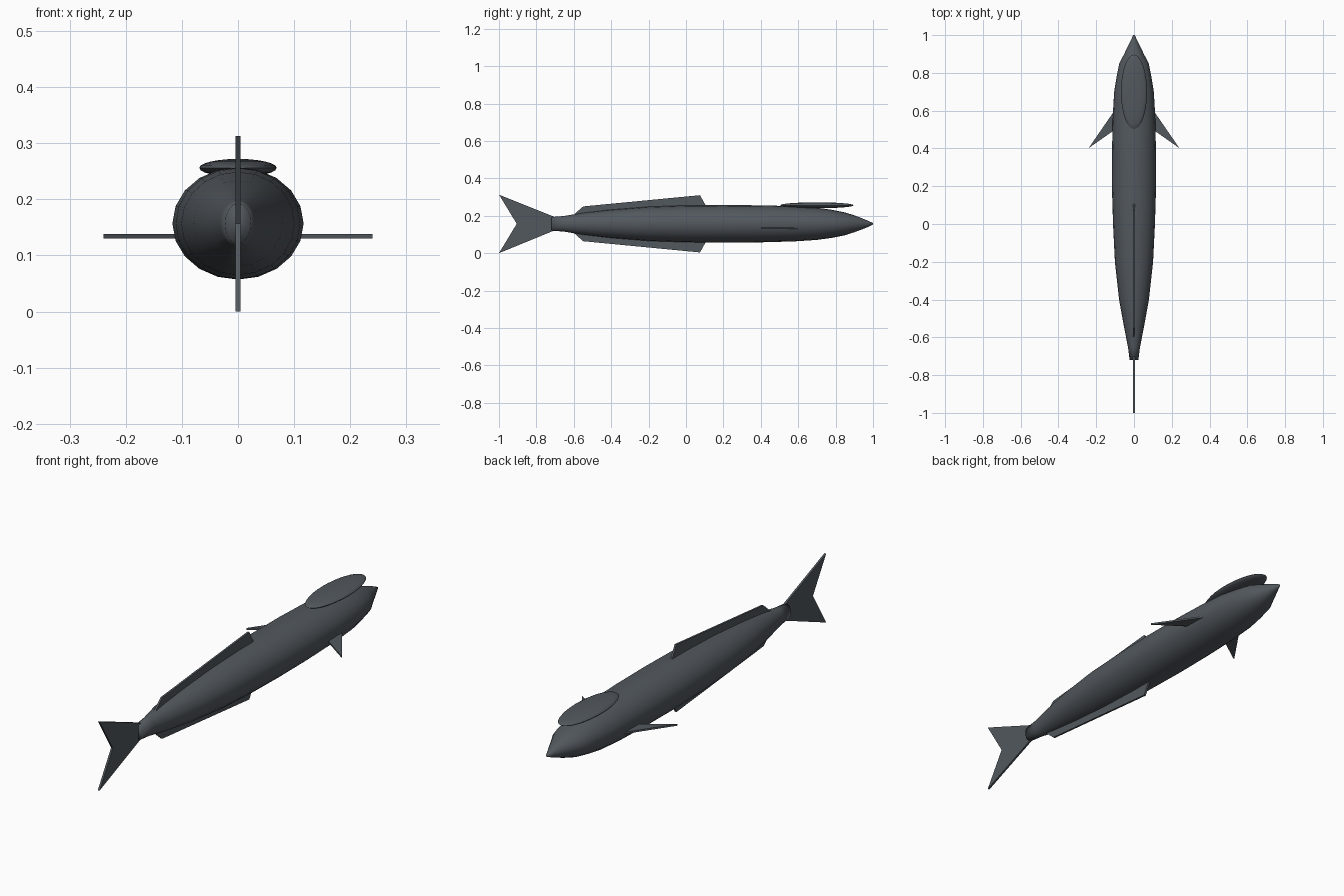
import bpy, bmesh, math

if "Cube" in bpy.data.objects:
    bpy.data.objects.remove(bpy.data.objects["Cube"])

CZ = 0.157   # body axis height

# Dark slate skin
skin = bpy.data.materials.new("dark_slate")
skin.diffuse_color = (0.085, 0.098, 0.112, 1)
skin.use_nodes = True
skin.node_tree.nodes["Principled BSDF"].inputs["Base Color"].default_value = skin.diffuse_color


def add_mesh(name, bm, smooth_angle=None):
    bmesh.ops.recalc_face_normals(bm, faces=bm.faces)
    me = bpy.data.meshes.new(name)
    bm.to_mesh(me)
    bm.free()
    me.materials.append(skin)
    ob = bpy.data.objects.new(name, me)
    bpy.context.collection.objects.link(ob)
    if smooth_angle:
        bpy.ops.object.select_all(action='DESELECT')
        bpy.context.view_layer.objects.active = ob
        ob.select_set(True)
        bpy.ops.object.shade_smooth_by_angle(angle=math.radians(smooth_angle))
    return ob


def plate(name, points, thickness):
    """Flat fin: extrude an outline evenly to both sides of its plane."""
    bm = bmesh.new()
    face = bm.faces.new([bm.verts.new(p) for p in points])
    face.normal_update()
    n = face.normal.copy() * thickness
    bmesh.ops.translate(bm, verts=bm.verts, vec=-n / 2)
    new = bmesh.ops.extrude_face_region(bm, geom=[face], use_keep_orig=True)
    bmesh.ops.translate(bm, vec=n, verts=[v for v in new['geom'] if isinstance(v, bmesh.types.BMVert)])
    return add_mesh(name, bm)


# Body: elliptical rings (y, half width, half height)
rings = [(1.0, 0.004, 0.004), (0.97, 0.018, 0.018), (0.94, 0.033, 0.030), (0.90, 0.052, 0.045),
         (0.85, 0.078, 0.061), (0.78, 0.092, 0.075), (0.70, 0.105, 0.086), (0.58, 0.112, 0.094),
         (0.40, 0.116, 0.099), (0.20, 0.117, 0.100), (0.0, 0.111, 0.099), (-0.20, 0.101, 0.092),
         (-0.40, 0.079, 0.076), (-0.55, 0.052, 0.059), (-0.65, 0.032, 0.042), (-0.72, 0.023, 0.036)]
SIDES = 20
bm = bmesh.new()
loops = []
for y, w, h in rings:
    loops.append([bm.verts.new((w * math.cos(a), y, CZ + h * math.sin(a)))
                  for a in (2 * math.pi * i / SIDES for i in range(SIDES))])
for a, b in zip(loops, loops[1:]):
    for i in range(SIDES):
        j = (i + 1) % SIDES
        bm.faces.new((a[i], a[j], b[j], b[i]))
bm.faces.new(loops[0])
bm.faces.new(loops[-1])
add_mesh("body", bm, 120)

# Suction disc on the head
bm = bmesh.new()
bmesh.ops.create_uvsphere(bm, u_segments=32, v_segments=12, radius=1)
bmesh.ops.scale(bm, vec=(0.069, 0.197, 0.016), verts=bm.verts)
bmesh.ops.translate(bm, vec=(0, 0.70, 0.256), verts=bm.verts)
add_mesh("suction_disc", bm, 40)

# Dorsal and anal fins, mirrored about the body axis
outline = [(-0.61, 0.04), (-0.55, 0.093), (0.075, 0.153), (0.11, 0.09)]
for name, s in (("dorsal_fin", 1), ("anal_fin", -1)):
    plate(name, [(0, y, CZ + s * z) for y, z in outline], 0.009)

# Forked tail fin
plate("tail_fin", [(0, -0.70, 0.193), (0, -1, 0.313), (0, -0.905, 0.157),
                   (0, -1, 0.0), (0, -0.70, 0.123)], 0.009)

# Pectoral fins
for name, s in (("pectoral_fin_right", 1), ("pectoral_fin_left", -1)):
    plate(name, [(s * 0.10, 0.605, 0.134), (s * 0.24, 0.402, 0.134), (s * 0.10, 0.50, 0.134)], 0.008)
